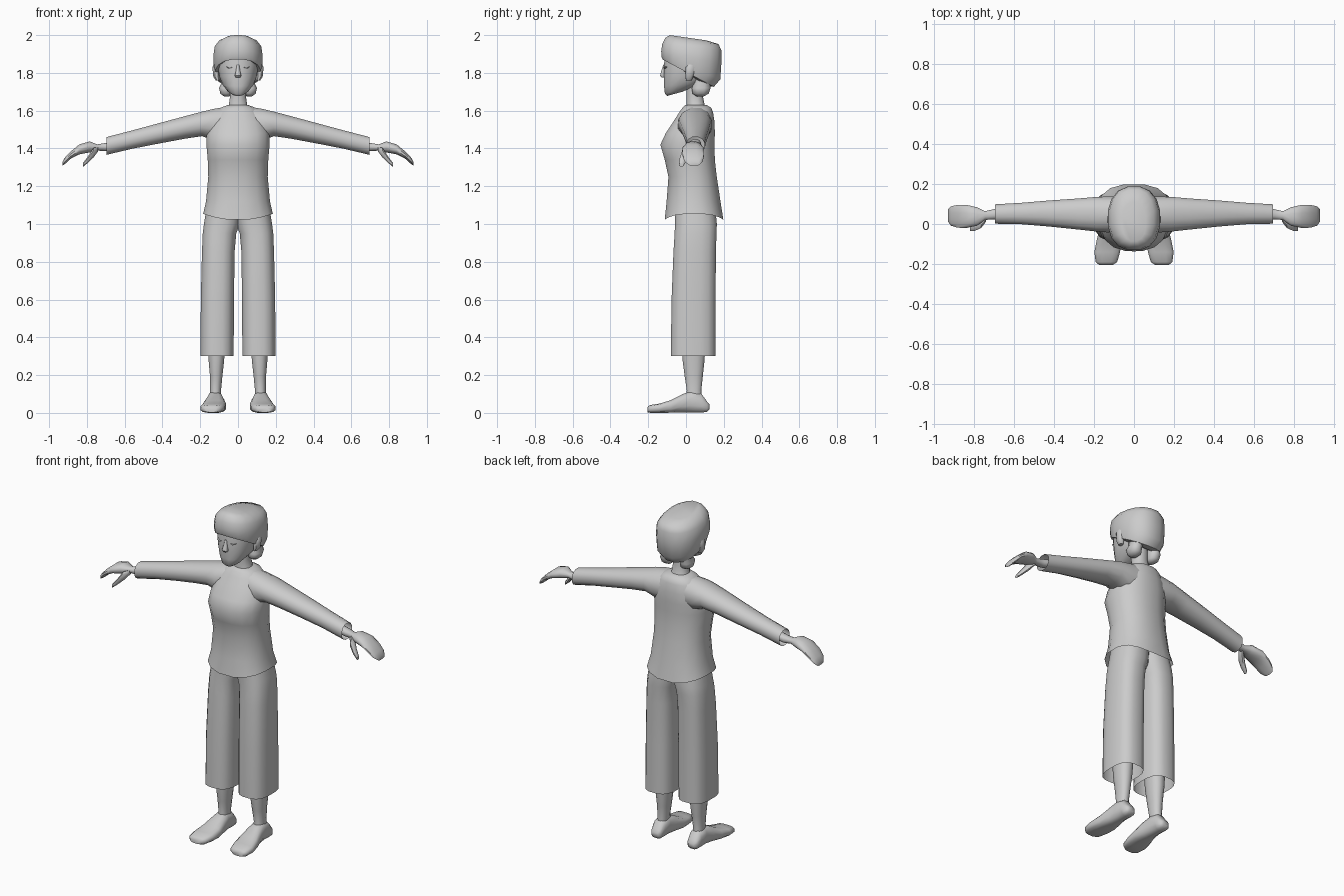
import bpy, bmesh, math
from mathutils import Vector as V

grey = bpy.data.materials.new("plain grey")
grey.diffuse_color = (0.6, 0.6, 0.6, 1)


def ring(c, u, v, n=16, e=2.0):
    """Superellipse loop around c, spanned by the half axes u and v."""
    pts = []
    for i in range(n):
        a = 2 * math.pi * (i + 0.5) / n
        cu, sv = math.cos(a), math.sin(a)
        pts.append(V(c) + V(u) * math.copysign(abs(cu) ** (2 / e), cu)
                   + V(v) * math.copysign(abs(sv) ** (2 / e), sv))
    return pts


def level(z, x0, x1, y0, y1, zb=None, e=2.3, n=16):
    """Horizontal loop; zb is the height at the back when it is tilted."""
    zb = z if zb is None else zb
    return ring(((x0 + x1) / 2, (y0 + y1) / 2, (z + zb) / 2),
                ((x1 - x0) / 2, 0, 0), (0, (y1 - y0) / 2, (zb - z) / 2), n, e)


def across(x, y0, y1, z0, z1, n=12, e=2.2):
    """Loop facing along x."""
    return ring((x, (y0 + y1) / 2, (z0 + z1) / 2), (0, (y1 - y0) / 2, 0),
                (0, 0, (z1 - z0) / 2), n, e)


def along(y, x0, x1, z0, z1, n=12, e=3.0):
    """Loop facing along y."""
    return ring(((x0 + x1) / 2, y, (z0 + z1) / 2), ((x1 - x0) / 2, 0, 0),
                (0, 0, (z1 - z0) / 2), n, e)


def loft(name, rings, start=True, end=True, mirror=False, angle=50):
    bm = bmesh.new()
    loops = [[bm.verts.new(p) for p in r] for r in rings]
    for a, b in zip(loops, loops[1:]):
        for i in range(len(a)):
            j = (i + 1) % len(a)
            bm.faces.new((a[i], a[j], b[j], b[i]))
    if start:
        bm.faces.new(loops[0][::-1])
    if end:
        bm.faces.new(loops[-1])
    bmesh.ops.recalc_face_normals(bm, faces=bm.faces)
    me = bpy.data.meshes.new(name)
    bm.to_mesh(me)
    bm.free()
    me.materials.append(grey)
    ob = bpy.data.objects.new(name, me)
    bpy.context.collection.objects.link(ob)
    bpy.context.view_layer.objects.active = ob
    ob.select_set(True)
    bpy.ops.object.shade_smooth_by_angle(angle=math.radians(angle))
    ob.select_set(False)
    if mirror:
        m = ob.modifiers.new("mirror", 'MIRROR')
        m.use_axis[0] = True
        m.use_clip = False
    return ob


# shirt body, with a hem that dips at front and back
hem = level(1.02, -.187, .187, -.115, .2, e=2.6)
for p in hem:
    p.z += 0.035 * (p.x / .187) ** 2
loft("shirt_body", [
    hem,
    level(1.12, -.172, .172, -.105, .185),
    level(1.25, -.16, .16, -.095, .165),
    level(1.34, -.163, .163, -.115, .155),
    level(1.42, -.17, .17, -.138, .153),
    level(1.48, -.168, .168, -.11, .155),
    level(1.54, -.15, .15, -.07, .153),
    level(1.59, -.12, .12, -.038, .145),
    level(1.615, -.095, .095, -.02, .135),
    level(1.63, -.055, .055, -.005, .11)], start=False)

# sleeves, open at the cuff
loft("sleeve", [
    across(.05, -.03, .14, 1.44, 1.625),
    across(.13, -.045, .14, 1.44, 1.612),
    across(.19, -.04, .138, 1.463, 1.597),
    across(.28, -.03, .13, 1.45, 1.573),
    across(.42, -.015, .12, 1.424, 1.535),
    across(.56, -.003, .108, 1.397, 1.497),
    across(.695, 0, .1, 1.365, 1.462)], end=False, mirror=True)

# hands and thumbs
loft("hand", [
    across(.62, .02, .08, 1.40, 1.45),
    across(.70, .022, .075, 1.385, 1.43),
    across(.745, .02, .065, 1.388, 1.422),
    across(.785, -.01, .085, 1.378, 1.438),
    across(.84, -.022, .098, 1.368, 1.422),
    across(.885, -.02, .097, 1.345, 1.385),
    across(.915, -.01, .09, 1.318, 1.355),
    across(.93, .01, .075, 1.308, 1.328)], mirror=True)
loft("thumb", [
    across(.74, .01, .05, 1.385, 1.41, 8),
    across(.765, -.022, .028, 1.35, 1.405, 8),
    across(.795, -.035, .003, 1.322, 1.358, 8),
    across(.82, -.037, -.012, 1.302, 1.325, 8)], mirror=True)

# wide cropped trousers, open at the hems
loft("trouser_leg", [
    level(.3, .022, .2, -.082, .158, e=2.8),
    level(.6, .02, .198, -.078, .158, e=2.8),
    level(.85, .017, .192, -.068, .16, e=2.7),
    level(.95, .008, .188, -.062, .163, e=2.6),
    level(1.0, -.012, .182, -.06, .165, e=2.5),
    level(1.1, -.03, .165, -.06, .155)], start=False, mirror=True)

# bare shins and feet
loft("shin", [
    level(.05, .09, .152, -.01, .09, n=12),
    level(.12, .089, .148, .003, .082, n=12),
    level(.19, .082, .149, -.008, .09, n=12),
    level(.28, .072, .157, -.02, .1, n=12),
    level(.45, .06, .165, -.03, .11, n=12)], mirror=True)
loft("foot", [
    along(-.205, .105, .175, .003, .03),
    along(-.19, .083, .193, 0, .042),
    along(-.14, .068, .2, 0, .05),
    along(-.08, .062, .188, 0, .068),
    along(-.02, .07, .172, 0, .1, e=2.5),
    along(.03, .08, .162, 0, .118, e=2.5),
    along(.08, .08, .162, 0, .105, e=2.5),
    along(.112, .088, .155, .005, .06),
    along(.125, .1, .142, .02, .045)], mirror=True)

# neck and face
loft("neck", [
    level(1.58, -.075, .075, -.005, .12, n=12),
    level(1.63, -.05, .05, .002, .1, n=12),
    level(1.68, -.043, .043, .0, .09, n=12),
    level(1.78, -.045, .045, .0, .09, n=12)])
loft("head", [
    level(1.678, -.03, .03, -.1, -.02, 1.70),
    level(1.69, -.055, .055, -.113, .03, 1.72),
    level(1.73, -.082, .082, -.118, .09, 1.745),
    level(1.78, -.1, .1, -.119, .13),
    level(1.84, -.11, .11, -.119, .15),
    level(1.92, -.11, .11, -.11, .15)])
loft("nose", [
    level(1.775, -.012, .012, -.13, -.105, n=8),
    level(1.785, -.019, .019, -.138, -.105, n=8),
    level(1.81, -.012, .012, -.132, -.105, n=8),
    level(1.845, -.006, .006, -.12, -.105, n=8)])
loft("closed_eye", [
    across(.03, -.119, -.108, 1.828, 1.832, 6),
    across(.045, -.119, -.1, 1.822, 1.826, 6),
    across(.062, -.113, -.095, 1.83, 1.834, 6)], mirror=True)
loft("ear", [
    level(1.76, .095, .118, .0, .03, n=8),
    level(1.78, .095, .132, -.005, .04, n=8),
    level(1.83, .095, .137, -.005, .05, n=8),
    level(1.852, .095, .125, .005, .045, n=8)], mirror=True)

# hair cap, sloping down to the nape
loft("hair_cap", [
    level(1.875, -.105, .105, -.11, .11, 1.73),
    level(1.872, -.122, .122, -.126, .15, 1.725),
    level(1.885, -.13, .13, -.132, .184, 1.765),
    level(1.915, -.133, .133, -.134, .19, 1.85),
    level(1.955, -.125, .125, -.128, .19, 1.918),
    level(1.985, -.1, .1, -.112, .175, 1.952),
    level(2.0, -.06, .06, -.088, .11, 1.972)])
# two rolled knots of hair at the nape
loft("hair_knot", [
    level(1.676, .045, .075, .055, .095, n=10),
    level(1.69, .03, .095, .035, .12, n=10),
    level(1.72, .03, .102, .03, .13, n=10),
    level(1.745, .03, .09, .04, .13, n=10),
    level(1.78, .03, .1, .05, .14, n=10)], mirror=True)
